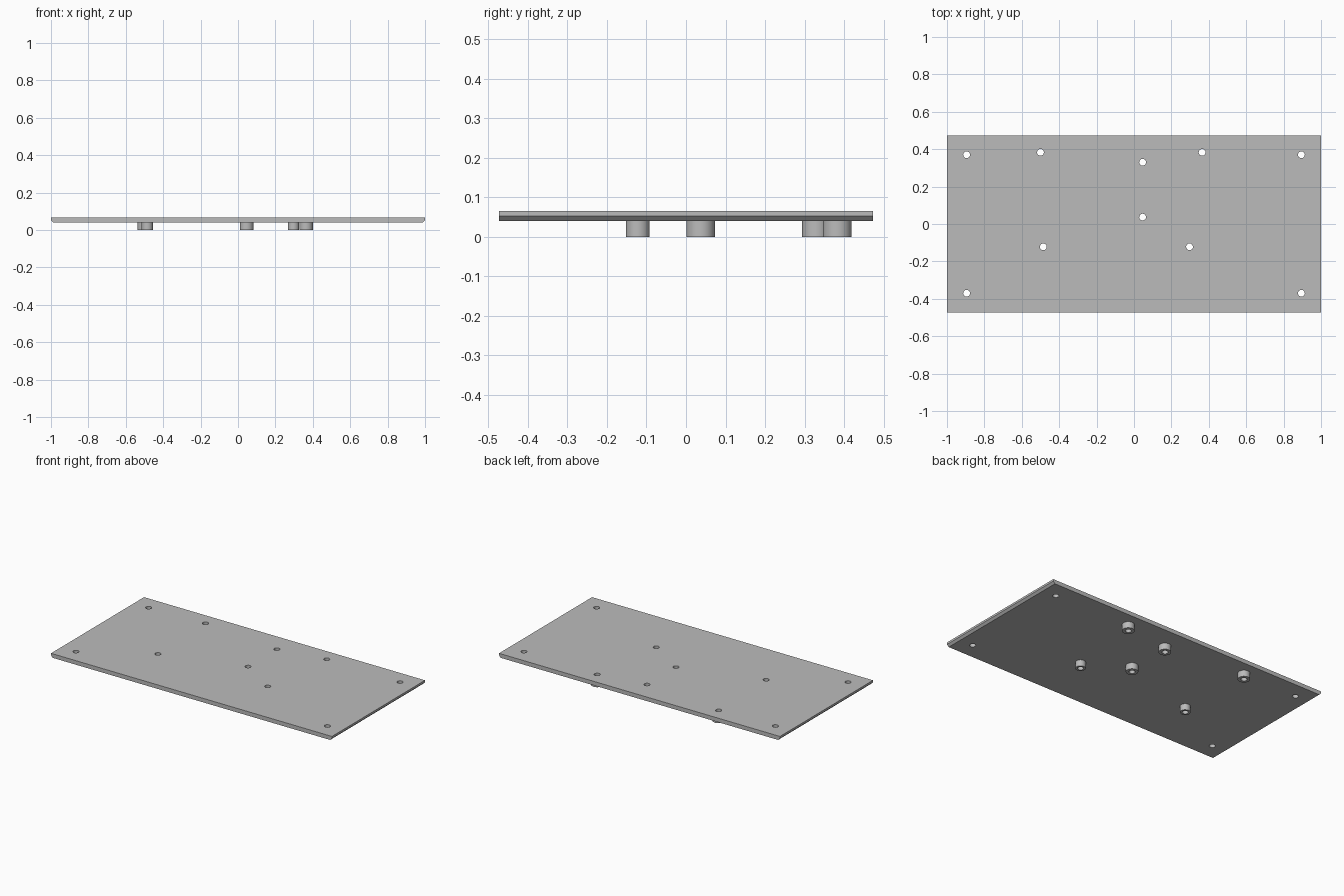
import bpy, bmesh, math
from mathutils import Matrix

if "Cube" in bpy.data.objects:
    bpy.data.objects.remove(bpy.data.objects["Cube"])

SEG = 48
HOLE_R = 0.018
Z0, ZC, Z1 = 0.040, 0.053, 0.066      # plate underside, chamfer top, plate top
HALF_Y, CHAMFER = 0.473, 0.013

grey = bpy.data.materials.new("grey")
grey.diffuse_color = (0.5, 0.5, 0.5, 1)
grey.use_nodes = True
grey.node_tree.nodes["Principled BSDF"].inputs["Base Color"].default_value = grey.diffuse_color

# x, y, outer radius of each standoff
standoffs = [(-0.50, 0.383, 0.036), (0.364, 0.383, 0.036),
             (0.046, 0.33, 0.036), (0.046, 0.037, 0.036),
             (-0.485, -0.122, 0.030), (0.297, -0.122, 0.030)]
corners = [(sx * 0.895, sy * 0.37) for sx in (-1, 1) for sy in (-1, 1)]


def finish(name, bm):
    bmesh.ops.recalc_face_normals(bm, faces=bm.faces)
    mesh = bpy.data.meshes.new(name)
    bm.to_mesh(mesh)
    bm.free()
    mesh.materials.append(grey)
    ob = bpy.data.objects.new(name, mesh)
    bpy.context.collection.objects.link(ob)
    return ob


def activate(ob):
    bpy.ops.object.select_all(action='DESELECT')
    ob.select_set(True)
    bpy.context.view_layer.objects.active = ob


# Plate: end profile with chamfered lower short edges, extruded along y
bm = bmesh.new()
profile = [(-1 + CHAMFER, Z0), (1 - CHAMFER, Z0), (1, ZC), (1, Z1), (-1, Z1), (-1, ZC)]
face = bm.faces.new([bm.verts.new((x, -HALF_Y, z)) for x, z in profile])
ext = bmesh.ops.extrude_face_region(bm, geom=[face])
bmesh.ops.translate(bm, vec=(0, 2 * HALF_Y, 0),
                    verts=[g for g in ext["geom"] if isinstance(g, bmesh.types.BMVert)])
plate = finish("plate", bm)

# Screw holes through the plate
bm = bmesh.new()
for x, y in corners + [s[:2] for s in standoffs]:
    bmesh.ops.create_cone(bm, cap_ends=True, segments=SEG, radius1=HOLE_R, radius2=HOLE_R,
                          depth=0.2, matrix=Matrix.Translation((x, y, Z0)))
cutter = finish("hole_cutter", bm)
cutter.hide_render = True
mod = plate.modifiers.new("holes", 'BOOLEAN')
mod.operation, mod.solver, mod.object = 'DIFFERENCE', 'EXACT', cutter
activate(plate)
bpy.ops.object.modifier_apply(modifier=mod.name)
bpy.data.objects.remove(cutter)
bpy.ops.object.shade_smooth_by_angle(angle=math.radians(30))


# Standoffs: hollow tubes below the plate
def tube(name, x, y, r):
    bm = bmesh.new()
    rings = []
    for rad, z in ((r, Z0), (r, 0), (HOLE_R, 0), (HOLE_R, Z0)):
        rings.append([bm.verts.new((x + rad * math.cos(2 * math.pi * i / SEG),
                                    y + rad * math.sin(2 * math.pi * i / SEG), z))
                      for i in range(SEG)])
    for a, b in zip(rings, rings[1:] + rings[:1]):
        for i in range(SEG):
            j = (i + 1) % SEG
            bm.faces.new((a[i], a[j], b[j], b[i]))
    activate(finish(name, bm))
    bpy.ops.object.shade_smooth_by_angle(angle=math.radians(30))


for n, (x, y, r) in enumerate(standoffs, 1):
    tube(f"standoff_{n}", x, y, r)
